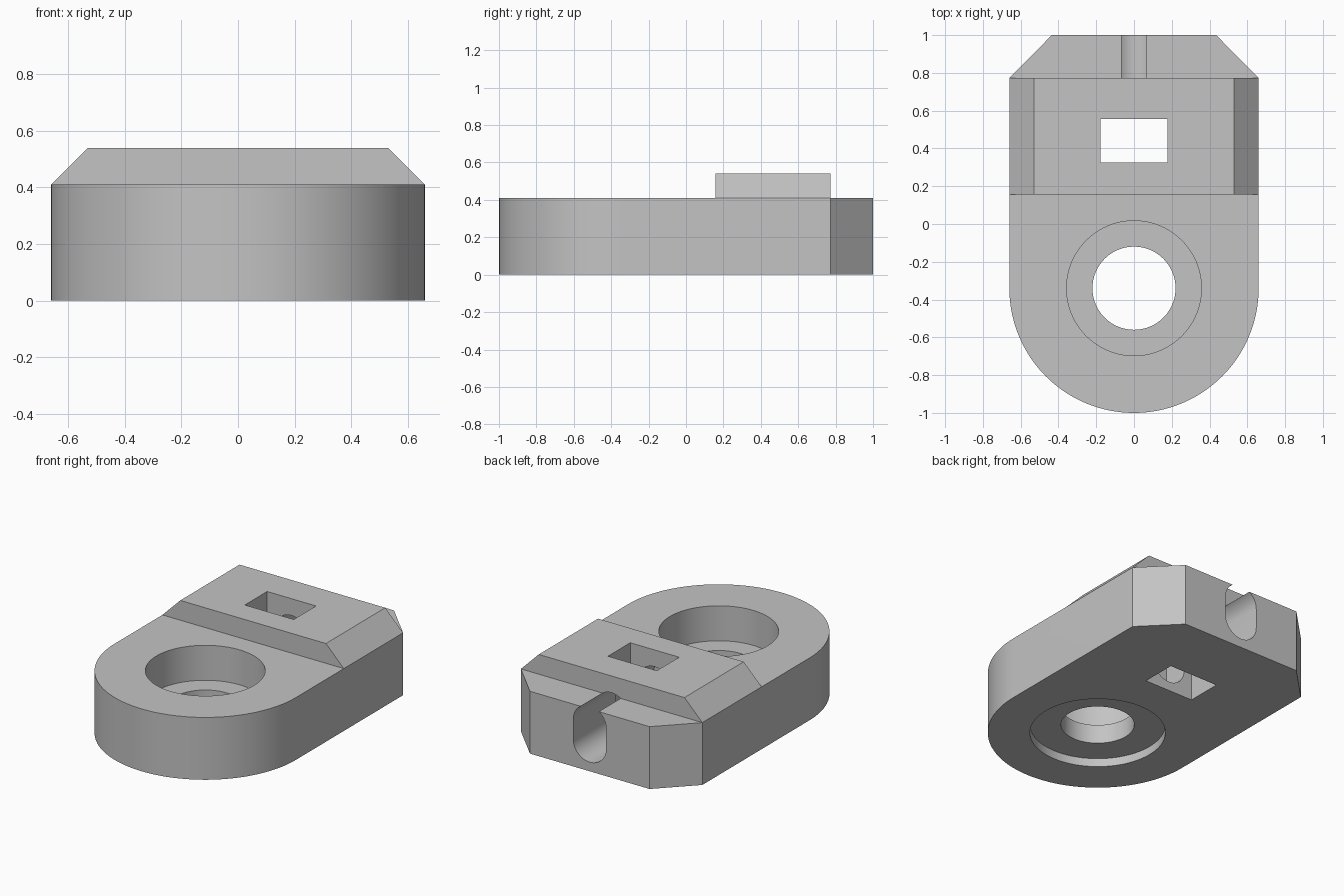
import bpy, bmesh, math
from mathutils import Vector

default = bpy.data.objects.get("Cube")
if default:
    bpy.data.objects.remove(default, do_unlink=True)

grey = bpy.data.materials.new("plain grey")
colour = (0.55, 0.55, 0.55, 1)
grey.diffuse_color = colour
grey.use_nodes = True
grey.node_tree.nodes["Principled BSDF"].inputs["Base Color"].default_value = colour

HALF, HEIGHT, RIDGE_TOP = 0.66, 0.41, 0.54
EYE_Y = -0.34           # centre of the rounded end and its hole
SHOULDER_Y = 0.773      # where the rear corner cuts begin


def arc(cx, cy, r, start, end, steps):
    """Points along an arc, angles in degrees."""
    angles = [math.radians(start + (end - start) * i / steps) for i in range(steps + 1)]
    return [(cx + r * math.cos(a), cy + r * math.sin(a)) for a in angles]


def prism(name, outline, low, high, axis="Z"):
    """Extrude an outline: XY points along Z, or XZ points along Y."""
    place = (lambda p, t: (p[0], p[1], t)) if axis == "Z" else (lambda p, t: (p[0], t, p[1]))
    bm = bmesh.new()
    face = bm.faces.new([bm.verts.new(place(p, low)) for p in outline])
    extruded = bmesh.ops.extrude_face_region(bm, geom=[face])["geom"]
    shift = Vector(place((0, 0), high - low))
    bmesh.ops.translate(bm, vec=shift, verts=[g for g in extruded if isinstance(g, bmesh.types.BMVert)])
    bmesh.ops.recalc_face_normals(bm, faces=bm.faces)
    mesh = bpy.data.meshes.new(name)
    bm.to_mesh(mesh)
    bm.free()
    mesh.materials.append(grey)
    obj = bpy.data.objects.new(name, mesh)
    bpy.context.collection.objects.link(obj)
    return obj


def disc(name, r, low, high):
    return prism(name, arc(0, EYE_Y, r, 0, 360, 96)[:-1], low, high)


def combine(target, tool, operation):
    """Apply a boolean and discard the tool."""
    bpy.context.view_layer.objects.active = target
    mod = target.modifiers.new(tool.name, "BOOLEAN")
    mod.operation, mod.object, mod.solver = operation, tool, "EXACT"
    bpy.ops.object.modifier_apply(modifier=mod.name)
    bpy.data.objects.remove(tool, do_unlink=True)


# Body: rounded front end, cut rear corners
outline = arc(0, EYE_Y, HALF, 180, 360, 64)
outline += [(HALF, SHOULDER_Y), (0.435, 1), (-0.435, 1), (-HALF, SHOULDER_Y)]
body = prism("clamp_body", outline, 0, HEIGHT)

# Raised ridge with sloping ends
profile = [(-HALF, HEIGHT), (HALF, HEIGHT), (0.53, RIDGE_TOP), (-0.53, RIDGE_TOP)]
combine(body, prism("ridge", profile, 0.157, SHOULDER_Y, "Y"), "UNION")

# Stepped round hole, rectangular pocket and oblong rear bore
bore = arc(0, 0.18, 0.12, 180, 360, 24) + arc(0, 0.31, 0.12, 0, 180, 24)
pocket = [(-0.178, 0.325), (0.178, 0.325), (0.178, 0.557), (-0.178, 0.557)]
cutters = [
    disc("through_hole", 0.22, -0.1, 0.6),
    disc("upper_recess", 0.357, 0.18, 0.6),
    disc("lower_recess", 0.407, -0.1, 0.055),
    prism("pocket", pocket, -0.1, 0.7),
    prism("rear_bore", bore, 0.16, 1.1, "Y"),
]
for cutter in cutters:
    combine(body, cutter, "DIFFERENCE")

# Smooth the round walls, keep the edges sharp
bpy.ops.object.select_all(action="DESELECT")
body.select_set(True)
bpy.context.view_layer.objects.active = body
bpy.ops.object.shade_smooth_by_angle(angle=math.radians(30))
